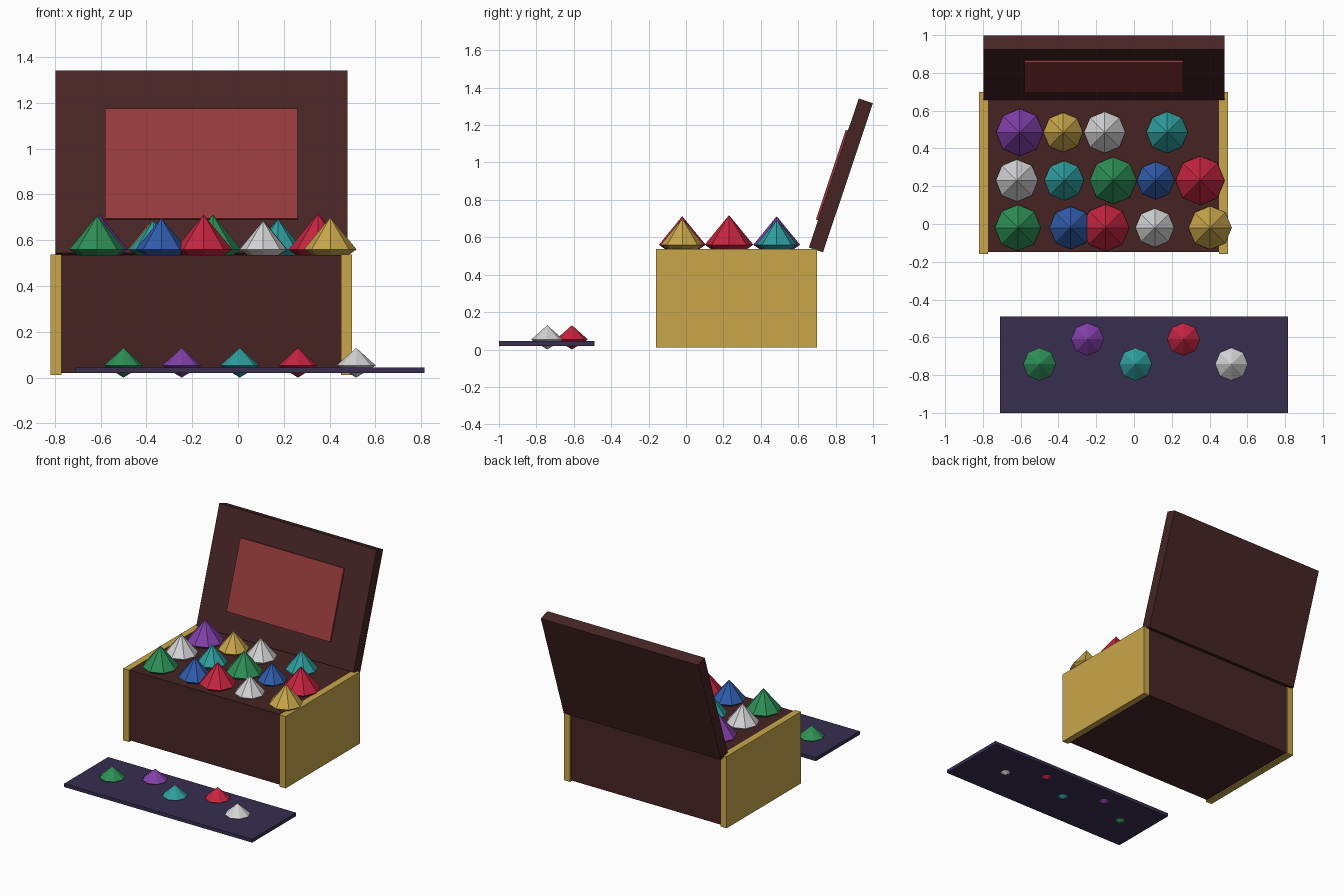
import bpy, bmesh, math
from mathutils import Matrix, Vector

cube = bpy.data.objects.get("Cube")
if cube:
    bpy.data.objects.remove(cube, do_unlink=True)


def material(name, rgb):
    lin = [(c / 255 / 12.92) if c < 11 else ((c / 255 + 0.055) / 1.055) ** 2.4 for c in rgb]
    m = bpy.data.materials.new(name)
    m.use_nodes = True
    m.diffuse_color = (*lin, 1)
    m.node_tree.nodes["Principled BSDF"].inputs["Base Color"].default_value = (*lin, 1)
    return m


MATS = {n: material(n, c) for n, c in {
    "dark wood": (70, 36, 36), "gold": (200, 166, 74), "velvet": (148, 58, 58),
    "cloth": (56, 46, 80), "purple": (130, 64, 170), "green": (46, 144, 86),
    "white": (212, 212, 214), "blue": (48, 92, 172), "red": (198, 36, 64),
    "teal": (46, 158, 158)}.items()}


def finish(bm, name, mat, matrix=Matrix()):
    bmesh.ops.recalc_face_normals(bm, faces=bm.faces)
    mesh = bpy.data.meshes.new(name)
    bm.to_mesh(mesh)
    bm.free()
    mesh.materials.append(MATS[mat])
    ob = bpy.data.objects.new(name, mesh)
    ob.matrix_world = matrix
    bpy.context.collection.objects.link(ob)
    return ob


def box(name, mat, lo, hi, matrix=Matrix()):
    lo, hi = Vector(lo), Vector(hi)
    bm = bmesh.new()
    bmesh.ops.create_cube(bm, size=1)
    bmesh.ops.scale(bm, vec=hi - lo, verts=bm.verts)
    bmesh.ops.translate(bm, vec=(lo + hi) / 2, verts=bm.verts)
    return finish(bm, name, mat, matrix)


def gem(name, mat, x, y, r, girdle, crown, pavilion):
    """Eight-sided double cone with its widest ring at the girdle height."""
    bm = bmesh.new()
    ring = [bm.verts.new((r * math.cos(a), r * math.sin(a), 0))
            for a in (i * math.tau / 8 for i in range(8))]
    top, tip = bm.verts.new((0, 0, crown)), bm.verts.new((0, 0, -pavilion))
    for i in range(8):
        for apex in (top, tip):
            bm.faces.new((ring[i - 1], ring[i], apex))
    return finish(bm, name, mat, Matrix.Translation((x, y, girdle)))


# Chest body with gold end plates
box("chest_body", "dark wood", (-0.79, -0.148, 0.02), (0.47, 0.69, 0.535))
for side, x in (("right", -0.82), ("left", 0.45)):
    box(f"end_plate_{side}", "gold", (x, -0.16, 0.012), (x + 0.048, 0.70, 0.538))

# Open lid leaning back, with its velvet lining panel
lean = Matrix.Translation((-0.16, 0.828, 0.931)) @ Matrix.Rotation(math.radians(-18.5), 4, 'X')
box("lid", "dark wood", (-0.638, -0.04, -0.42), (0.638, 0.04, 0.42), lean)
box("lid_lining", "velvet", (-0.42, -0.052, -0.266), (0.42, -0.03, 0.24), lean)

# Cloth in front of the chest
box("display_cloth", "cloth", (-0.71, -1.0, 0.02), (0.815, -0.49, 0.045))

# Heap of gems in the chest: colour, x, radius for each row
rows = {
    0.485: [("purple", -0.605, 0.125), ("gold", -0.375, 0.105), ("white", -0.155, 0.11),
            ("teal", 0.175, 0.11)],
    0.23: [("white", -0.62, 0.112), ("teal", -0.37, 0.105), ("green", -0.11, 0.125),
           ("blue", 0.115, 0.1), ("red", 0.35, 0.13)],
    -0.02: [("green", -0.615, 0.122), ("blue", -0.335, 0.113), ("red", -0.15, 0.125),
            ("white", 0.11, 0.103), ("gold", 0.403, 0.115)],
}
for y, row in rows.items():
    for mat, x, r in row:
        gem(f"{mat}_chest_gem", mat, x, y, r, 0.56, 1.22 * r, 0.7 * r)

# Small gems on the cloth
for i, mat in enumerate(("green", "purple", "teal", "red", "white")):
    gem(f"{mat}_cloth_gem", mat, -0.5 + 0.254 * i, -0.61 if i % 2 else -0.742,
        0.086, 0.053, 0.077, 0.053)
